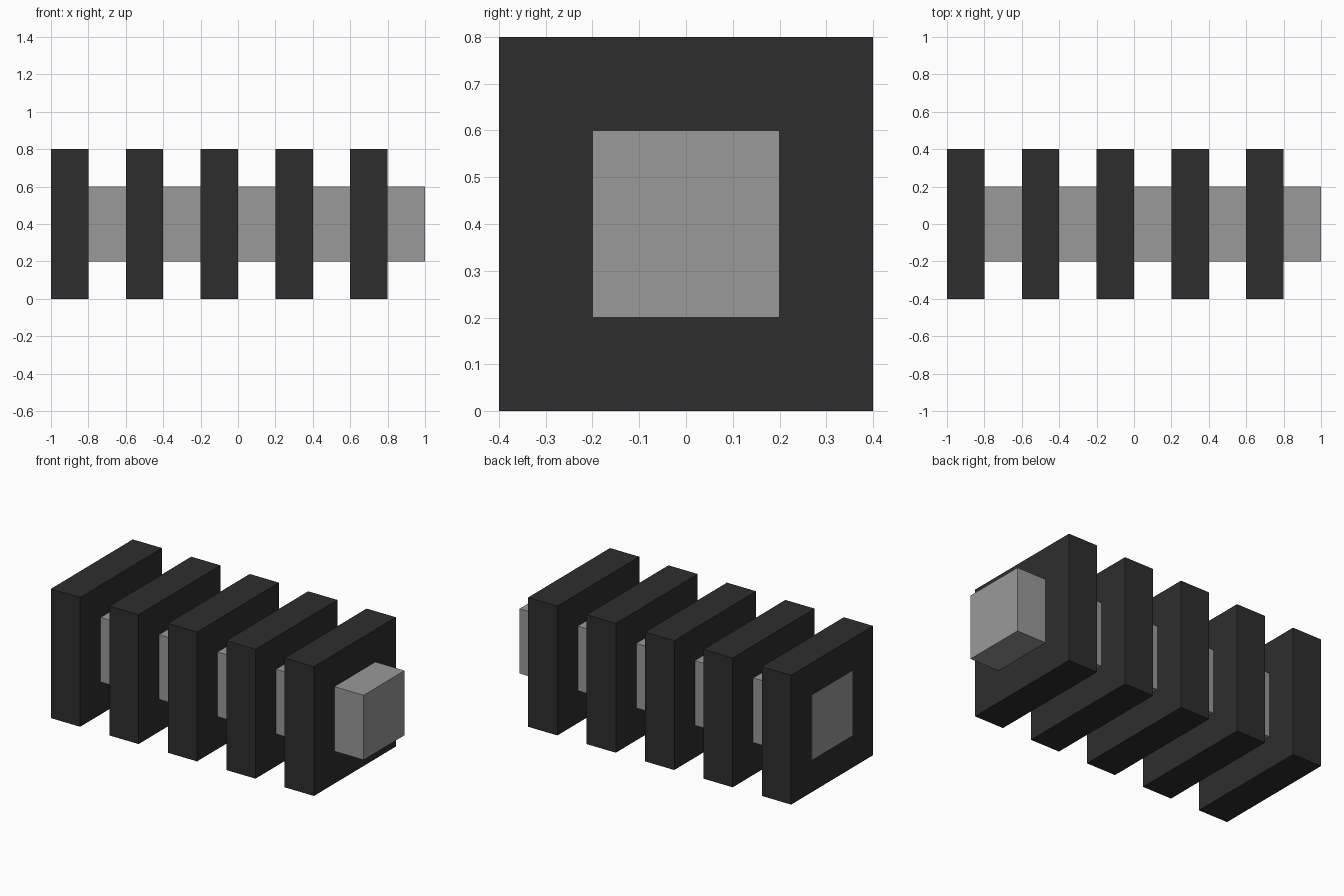
import bpy

if "Cube" in bpy.data.objects:
    bpy.data.objects.remove(bpy.data.objects["Cube"])


def material(name, value):
    mat = bpy.data.materials.new(name)
    mat.diffuse_color = (value, value, value, 1)
    mat.use_nodes = True
    mat.node_tree.nodes["Principled BSDF"].inputs["Base Color"].default_value = mat.diffuse_color
    return mat


def box(name, x0, x1, half, mat):
    """Square-section block along x, centred on y = 0, z = 0.4."""
    bpy.ops.mesh.primitive_cube_add(size=1, location=((x0 + x1) / 2, 0, 0.4))
    obj = bpy.context.object
    obj.name = name
    obj.scale = (x1 - x0, half * 2, half * 2)
    bpy.ops.object.transform_apply(location=False, rotation=False, scale=True)
    obj.data.materials.append(mat)
    return obj


grey = material("mid grey", 0.32)
black = material("charcoal", 0.027)

# Central bar, a hair proud of the first plate so its end stays visible
box("core_bar", -1.001, 1.0, 0.2, grey)

# Five evenly spaced square plates
for i in range(5):
    x = -1.0 + 0.4 * i
    box(f"plate_{i + 1}", x, x + 0.2, 0.4, black)
